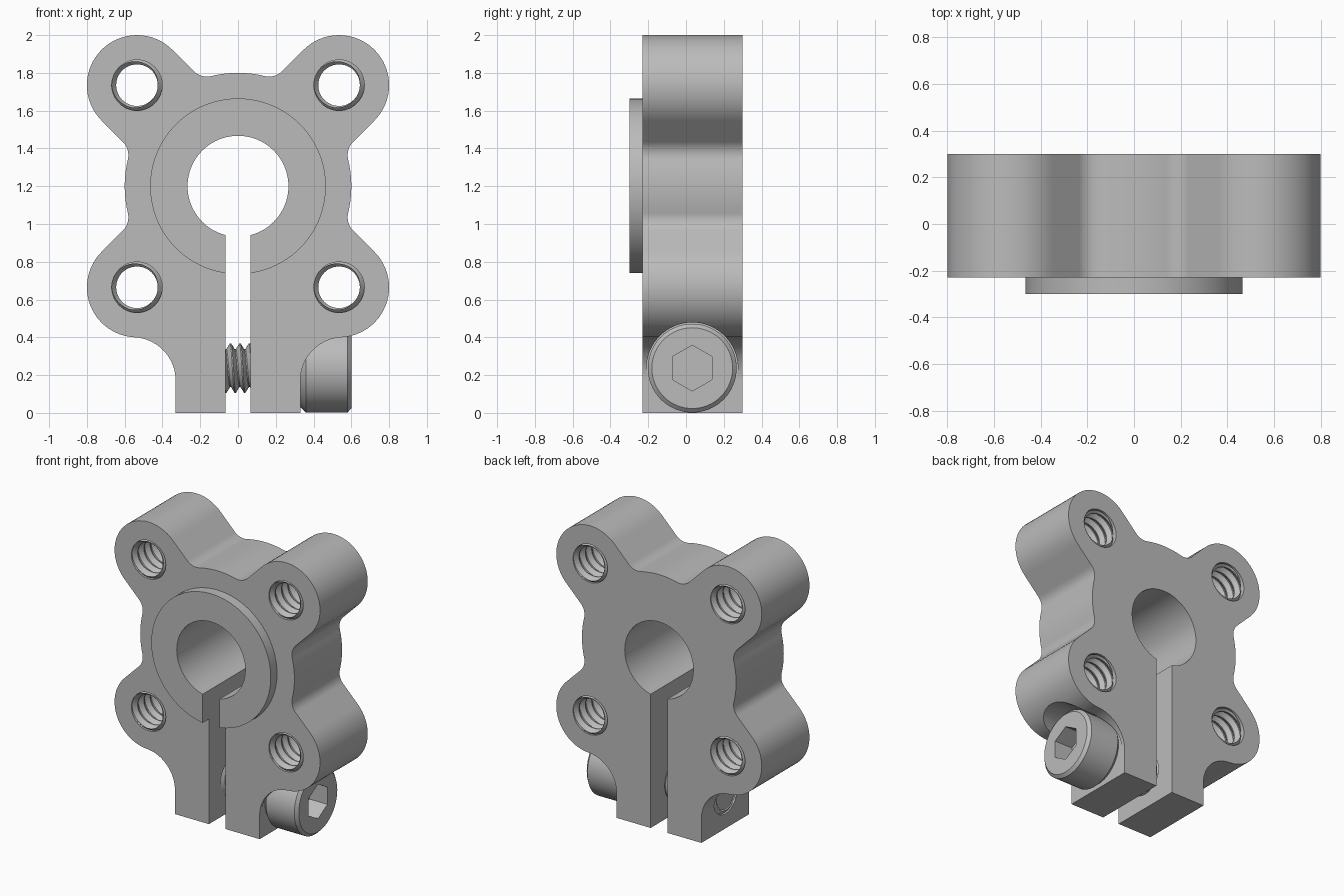
import bpy, bmesh
from math import sin, cos, atan2, radians, degrees, sqrt, pi

cube = bpy.data.objects.get("Cube")
if cube:
    bpy.data.objects.remove(cube, do_unlink=True)

grey = bpy.data.materials.new("machined_grey")
grey.use_nodes = True
colour = (0.5, 0.5, 0.5, 1)
grey.diffuse_color = colour
grey.node_tree.nodes["Principled BSDF"].inputs["Base Color"].default_value = colour

FRONT, BACK = -0.23, 0.30
HUB_Z, HUB_R = 1.2, 0.6
LOBE, LOBE_R = 0.535, 0.265
SCREW = (0, 0.033, 0.237)
LEG, GAP = 0.33, 0.065


def finish(name, bm, loc):
    bmesh.ops.remove_doubles(bm, verts=bm.verts, dist=1e-5)
    bmesh.ops.recalc_face_normals(bm, faces=bm.faces)
    mesh = bpy.data.meshes.new(name)
    bm.to_mesh(mesh)
    bm.free()
    mesh.materials.append(grey)
    obj = bpy.data.objects.new(name, mesh)
    obj.location = loc
    bpy.context.collection.objects.link(obj)
    return obj


def place(axis, p, q, depth):
    return (depth, p, q) if axis == "x" else (p, depth, q)


def arc(cx, cz, r, a0, a1, n):
    angles = [radians(a0 + (a1 - a0) * i / n) for i in range(n + 1)]
    return [(cx + r * cos(a), cz + r * sin(a)) for a in angles]


def circle(r, n=64):
    return arc(0, 0, r, 0, 360, n)[:-1]


def loft(name, pts, steps, axis="y", loc=(0, 0, 0)):
    """Solid through scaled copies of a profile; steps are (depth, scale)."""
    bm = bmesh.new()
    rings = [[bm.verts.new(place(axis, p * s, q * s, d)) for p, q in pts] for d, s in steps]
    n = len(pts)
    for a, b in zip(rings, rings[1:]):
        for i in range(n):
            j = (i + 1) % n
            bm.faces.new((a[i], a[j], b[j], b[i]))
    bm.faces.new(rings[0])
    bm.faces.new(rings[-1])
    return finish(name, bm, loc)


def thread(name, start, end, r_in, r_out, pitch, axis, loc):
    """Helical thread surface, trimmed flat at both ends."""
    profile = [(0, r_in), (0.12, r_in), (0.5, r_out), (0.62, r_out), (1, r_in)]
    seg = 48

    def radius(t):
        t %= 1
        for (t0, r0), (t1, r1) in zip(profile, profile[1:]):
            if t <= t1:
                return r0 + (r1 - r0) * (t - t0) / (t1 - t0)
        return r_in

    bm = bmesh.new()
    rows = []
    for turn in range(-2, int((end - start) / pitch) + 2):
        for t, _ in profile[:-1]:
            row = []
            for i in range(seg + 1):
                d = min(max(start + (turn + t + i / seg) * pitch, start), end)
                r = radius((d - start) / pitch - i / seg)
                a = 2 * pi * i / seg
                row.append(bm.verts.new(place(axis, r * cos(a), r * sin(a), d)))
            rows.append(row)
    for a, b in zip(rows, rows[1:]):
        for i in range(seg):
            bm.faces.new((a[i], a[i + 1], b[i + 1], b[i]))
    bmesh.ops.dissolve_degenerate(bm, dist=1e-5, edges=bm.edges)
    return finish(name, bm, loc)


def cut(target, cutters):
    bpy.context.view_layer.objects.active = target
    for cutter in cutters:
        cutter.hide_render = True
        mod = target.modifiers.new("cut", "BOOLEAN")
        mod.operation = "DIFFERENCE"
        mod.solver = "EXACT"
        mod.object = cutter
        bpy.ops.object.modifier_apply(modifier=mod.name)


# Clamp outline: hub, four lobes, blended valleys and two legs
blend = 0.1
u = sqrt((HUB_R + blend) ** 2 - (LOBE_R + blend) ** 2)
v = LOBE_R + blend
near, far = (u - v) / sqrt(2), (u + v) / sqrt(2)
tilt = degrees(atan2(far, near))
side = 90 - tilt
foot_r = 0.23
foot_x = LEG + foot_r
drop = sqrt((LOBE_R + foot_r) ** 2 - (foot_x - LOBE) ** 2)
foot_z = HUB_Z - LOBE - drop
lean = degrees(atan2(-drop, foot_x - LOBE))
half = (arc(0, HUB_Z, HUB_R, 90, tilt, 6)
        + arc(near, HUB_Z + far, blend, 180 + tilt, 315, 10)
        + arc(LOBE, HUB_Z + LOBE, LOBE_R, 135, -45, 32)
        + arc(far, HUB_Z + near, blend, 135, 180 + side, 10)
        + arc(0, HUB_Z, HUB_R, side, -side, 10)[1:-1]
        + arc(far, HUB_Z - near, blend, 180 - side, 225, 10)
        + arc(LOBE, HUB_Z - LOBE, LOBE_R, 45, lean, 24)
        + arc(foot_x, foot_z, foot_r, 180 + lean, 180, 18)[1:]
        + [(LEG, 0)])
outline = half + [(-x, z) for x, z in reversed(half[1:])]
body = loft("clamp_body", outline, [(FRONT, 1), (BACK, 1)])

# Raised collar around the bore
collar = loft("front_collar", circle(0.465, 96), [(-0.3, 1), (FRONT, 1)], loc=(0, 0, HUB_Z))

# Bore and slot
bore = loft("bore_cutter", circle(0.267, 80), [(-1, 1), (1, 1)], loc=(0, 0, HUB_Z))
slot_shape = [(-GAP, -0.2), (GAP, -0.2), (GAP, HUB_Z), (-GAP, HUB_Z)]
slot = loft("slot_cutter", slot_shape, [(-1, 1), (1, 1)])
cutters = [bore, slot]
cut(collar, cutters)

# Threaded lobe holes
for sx, side_name in ((-1, "right"), (1, "left")):
    for sz, level in ((-1, "lower"), (1, "upper")):
        spot = (sx * LOBE, 0, HUB_Z + sz * LOBE)
        cutters.append(loft("hole_cutter", circle(0.134, 48), [(-1, 1), (1, 1)], loc=spot))
        thread(f"{level}_{side_name}_hole_thread", FRONT, BACK, 0.11, 0.134, 0.07, "y", spot)

# Screw head recess and screw tip hole
cutters.append(loft("recess_cutter", circle(0.242), [(LEG, 1), (1, 1)], "x", SCREW))
cutters.append(loft("tip_cutter", circle(0.133, 48), [(-0.6, 1), (0, 1)], "x", SCREW))
cut(body, cutters)

# Clamping screw: chamfered head with hexagonal socket, threaded shank and core
head = loft("screw_head", circle(0.235),
            [(LEG, 0.88), (LEG + 0.03, 1), (0.58, 1), (0.6, 0.91)], "x", SCREW)
hexagon = arc(0, 0, 0.121, 30, 390, 6)[:-1]
socket = loft("socket_cutter", hexagon, [(0.46, 1), (0.7, 1)], "x", SCREW)
cut(head, [socket])
thread("screw_thread", -LEG, 0.1, 0.1, 0.131, 0.05, "x", SCREW)
loft("screw_core", circle(0.1, 48), [(-LEG, 1), (0.35, 1)], "x", SCREW)

for cutter in cutters + [socket]:
    bpy.data.objects.remove(cutter, do_unlink=True)

# Smooth curved walls, keep machined edges sharp
bpy.ops.object.select_all(action="DESELECT")
for obj in bpy.context.collection.objects:
    if obj.type == "MESH" and grey.name in obj.data.materials:
        obj.select_set(True)
        bpy.context.view_layer.objects.active = obj
bpy.ops.object.shade_smooth_by_angle(angle=radians(30))
